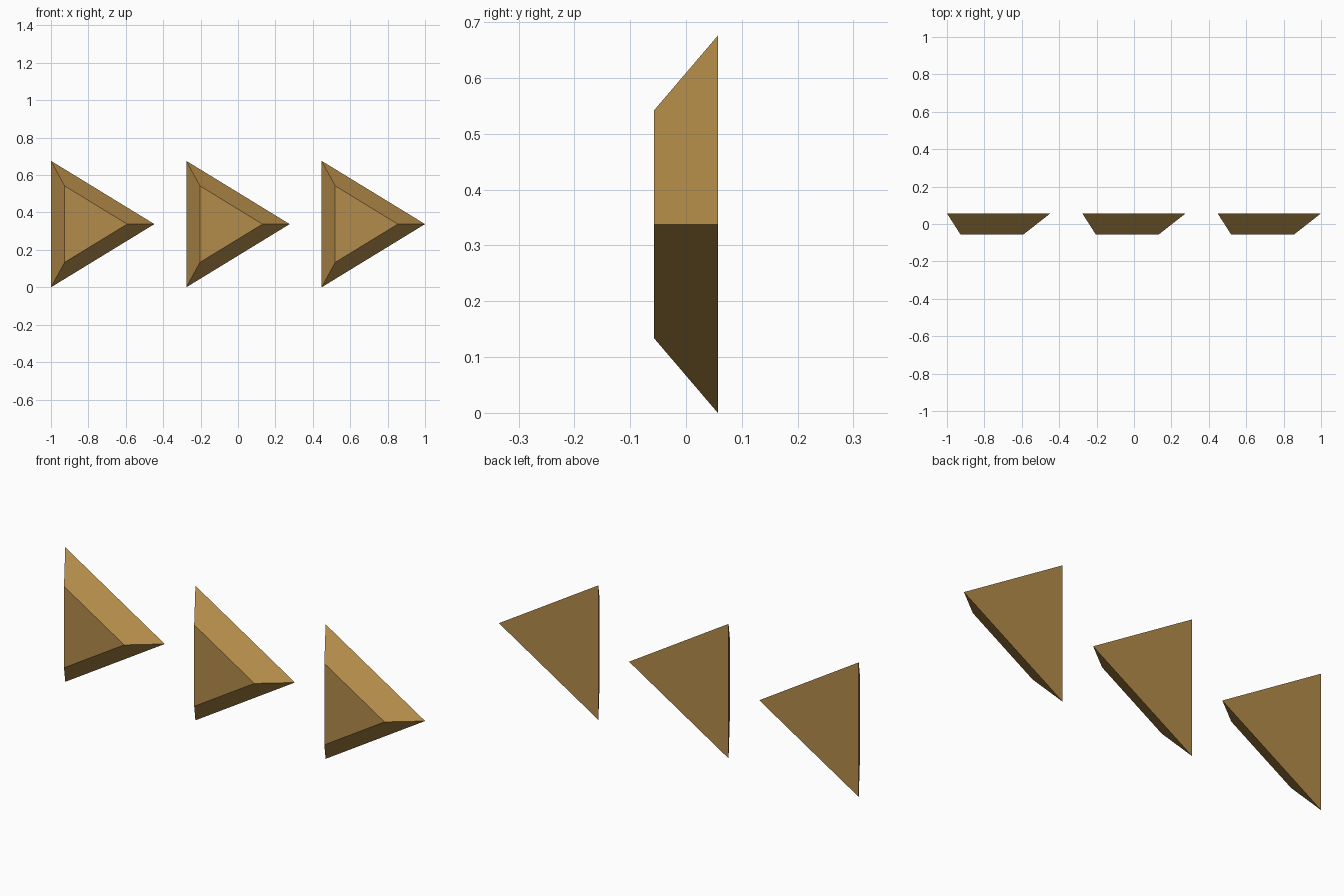
import bpy
import bmesh

if "Cube" in bpy.data.objects:
    bpy.data.objects.remove(bpy.data.objects["Cube"])

WIDTH, HEIGHT, DEPTH = 0.553, 0.676, 0.114   # back triangle size and thickness
TAPER = 0.605                                # front triangle relative to back
STEP = (2.0 - WIDTH) / 2                     # spacing between arrows

bronze = bpy.data.materials.new("bronze")
bronze.diffuse_color = (0.456, 0.262, 0.067, 1.0)
bronze.use_nodes = True
bronze.node_tree.nodes["Principled BSDF"].inputs["Base Color"].default_value = bronze.diffuse_color


def triangle(bm, scale, y):
    """Right-pointing triangle scaled about its centroid."""
    corners = [(-WIDTH / 3, -HEIGHT / 2), (2 * WIDTH / 3, 0), (-WIDTH / 3, HEIGHT / 2)]
    return [bm.verts.new((x * scale, y, z * scale)) for x, z in corners]


def arrow(name, left):
    """Bevelled triangular arrow whose flat left edge sits at x = left."""
    bm = bmesh.new()
    front = triangle(bm, TAPER, -DEPTH / 2)
    back = triangle(bm, 1.0, DEPTH / 2)
    bm.faces.new(front)
    bm.faces.new(back[::-1])
    for i in range(3):
        j = (i + 1) % 3
        bm.faces.new((front[j], front[i], back[i], back[j]))
    bmesh.ops.recalc_face_normals(bm, faces=bm.faces)
    mesh = bpy.data.meshes.new(name)
    bm.to_mesh(mesh)
    bm.free()
    mesh.materials.append(bronze)
    obj = bpy.data.objects.new(name, mesh)
    obj.location = (left + WIDTH / 3, 0, HEIGHT / 2)
    bpy.context.collection.objects.link(obj)


# Row of three arrows
for i, name in enumerate(("left_arrow", "middle_arrow", "right_arrow")):
    arrow(name, -1.0 + i * STEP)
